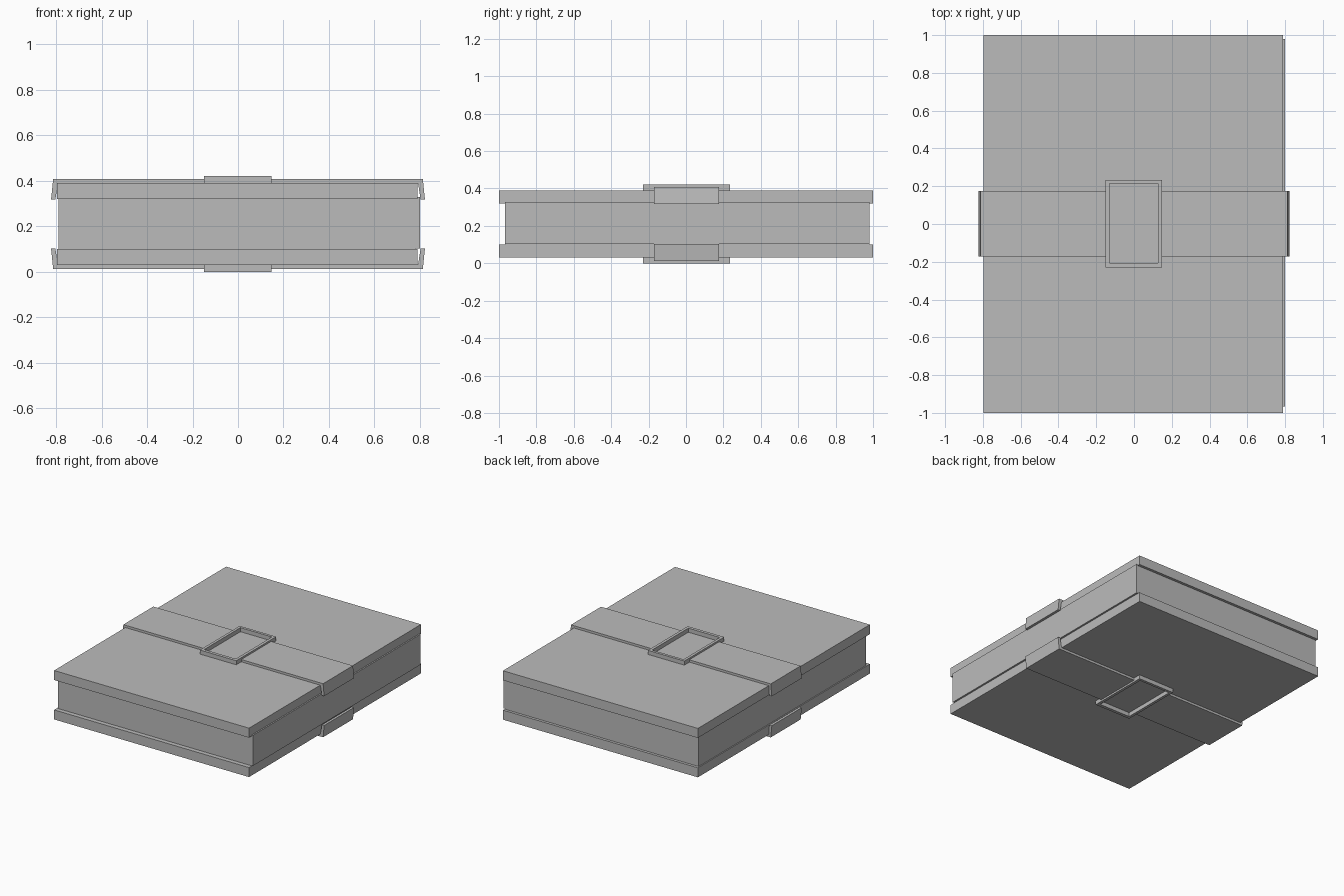
import bpy, bmesh

if "Cube" in bpy.data.objects:
    bpy.data.objects.remove(bpy.data.objects["Cube"])

grey = bpy.data.materials.new("plain grey")
grey.diffuse_color = (0.5, 0.5, 0.5, 1)
grey.use_nodes = True
grey.node_tree.nodes["Principled BSDF"].inputs["Base Color"].default_value = grey.diffuse_color

MID = 0.21  # height of the mirror plane between the two covers


def finish(name, bm):
    bmesh.ops.recalc_face_normals(bm, faces=bm.faces)
    mesh = bpy.data.meshes.new(name)
    bm.to_mesh(mesh)
    bm.free()
    mesh.materials.append(grey)
    obj = bpy.data.objects.new(name, mesh)
    bpy.context.collection.objects.link(obj)
    return obj


def prism(bm, points, a, b, place):
    """Extrude a closed 2D outline from a to b; place maps (u, v, w) to a position."""
    low = [bm.verts.new(place(u, v, a)) for u, v in points]
    high = [bm.verts.new(place(u, v, b)) for u, v in points]
    bm.faces.new(low)
    bm.faces.new(high)
    n = len(points)
    for i in range(n):
        j = (i + 1) % n
        bm.faces.new((low[i], low[j], high[j], high[i]))


def box(name, x, y, z):
    bm = bmesh.new()
    outline = [(x[0], y[0]), (x[1], y[0]), (x[1], y[1]), (x[0], y[1])]
    prism(bm, outline, z[0], z[1], lambda u, v, w: (u, v, w))
    return finish(name, bm)


# Page block and the spine strip along its right side
box("pages", (-0.789, 0.783), (-0.967, 0.98), (0.09, 0.335))
box("spine", (0.78, 0.80), (-0.967, 0.98), (0.103, 0.328))

for side, s in (("top", 1), ("bottom", -1)):
    def up(z):
        return MID + s * (z - MID)

    # Cover board
    box(side + "_cover", (-0.797, 0.79), (-1, 1), sorted((up(0.32), up(0.39))))

    # Strap halves: flat on the cover, folded over the edge, stopping at the buckle
    bm = bmesh.new()
    for m in (-1, 1):
        profile = [(0.14, 0.388), (0.792, 0.388), (0.803, 0.318),
                   (0.822, 0.318), (0.813, 0.407), (0.14, 0.407)]
        prism(bm, [(m * u, v) for u, v in profile], -0.172, 0.176,
              lambda u, v, w: (u, w, up(v)))
    finish(side + "_strap", bm)

    # Buckle: open rectangular frame
    outer = [(-0.15, -0.23), (0.147, -0.23), (0.147, 0.234), (-0.15, 0.234)]
    inner = [(-0.13, -0.207), (0.126, -0.207), (0.126, 0.214), (-0.13, 0.214)]
    bm = bmesh.new()
    rings = [[bm.verts.new((x, y, up(z))) for x, y in ring]
             for ring, z in ((outer, 0.388), (outer, 0.42), (inner, 0.42), (inner, 0.388))]
    for k in range(4):
        a, b = rings[k], rings[(k + 1) % 4]
        for i in range(4):
            j = (i + 1) % 4
            bm.faces.new((a[i], a[j], b[j], b[i]))
    finish(side + "_buckle", bm)
